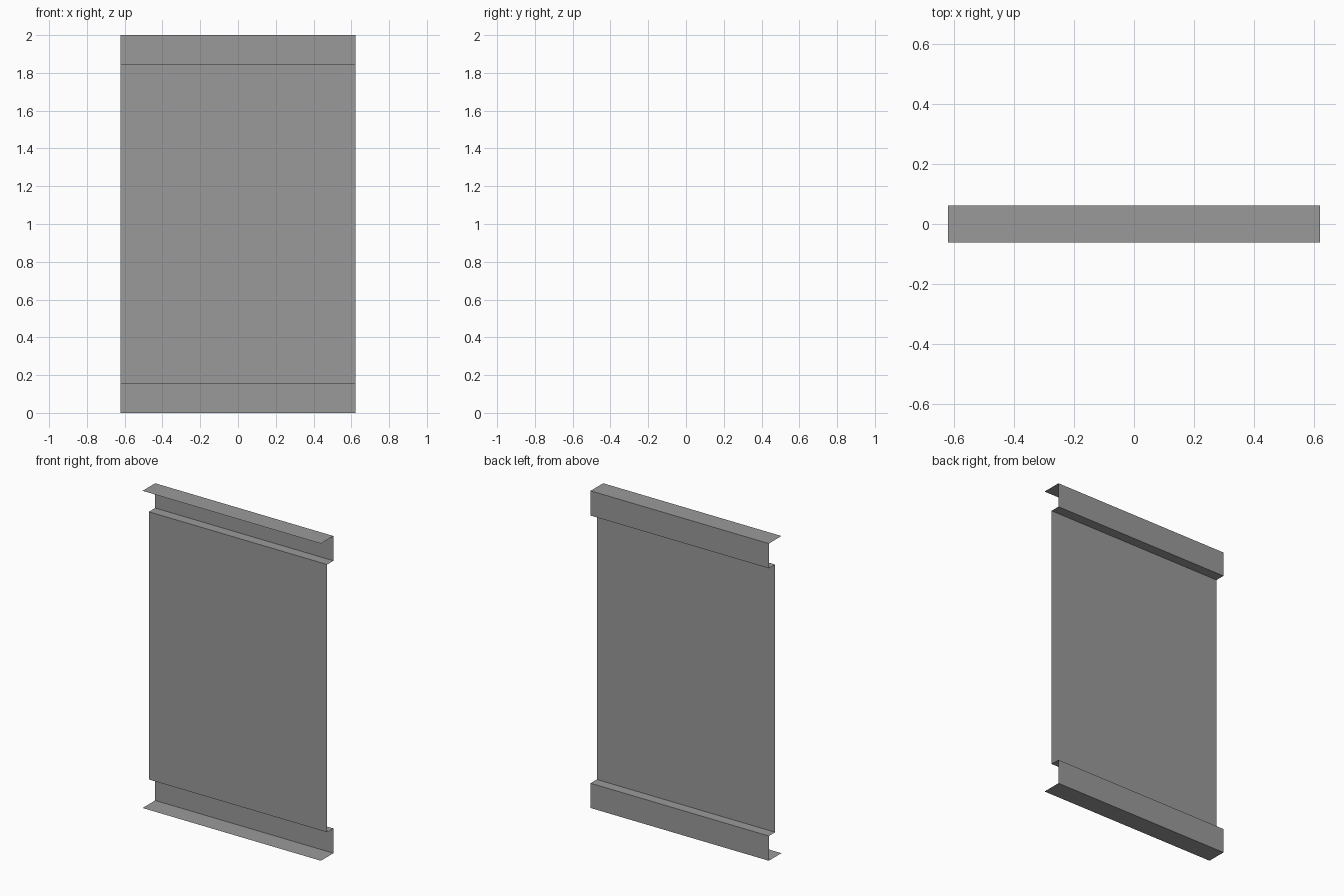
import bpy

if "Cube" in bpy.data.objects:
    bpy.data.objects.remove(bpy.data.objects["Cube"])

HALF_W = 0.622    # half width along x
D = 0.0625        # half depth along y
RAIL = 0.156      # height of each folded rail
TOP = 2.0

grey = bpy.data.materials.new("mid grey")
grey.diffuse_color = (0.323, 0.323, 0.323, 1.0)
grey.use_nodes = True
grey.node_tree.nodes["Principled BSDF"].inputs["Base Color"].default_value = grey.diffuse_color


def sheet(name, profile):
    """Thin folded sheet: a (y, z) profile swept along x."""
    verts = [(x, y, z) for y, z in profile for x in (-HALF_W, HALF_W)]
    faces = [(2 * i, 2 * i + 1, 2 * i + 3, 2 * i + 2)
             for i in range(len(profile) - 1)]
    mesh = bpy.data.meshes.new(name)
    mesh.from_pydata(verts, [], faces)
    mesh.materials.append(grey)
    obj = bpy.data.objects.new(name, mesh)
    bpy.context.collection.objects.link(obj)
    return obj


# Flat centre panel
sheet("centre_panel", [(0, RAIL), (0, TOP - RAIL)])

# Folded rails: front lip, back wall, step to the panel
rail = [(-D, 0), (D, 0), (D, RAIL), (0, RAIL)]
sheet("bottom_rail", rail)
sheet("top_rail", [(y, TOP - z) for y, z in reversed(rail)])
